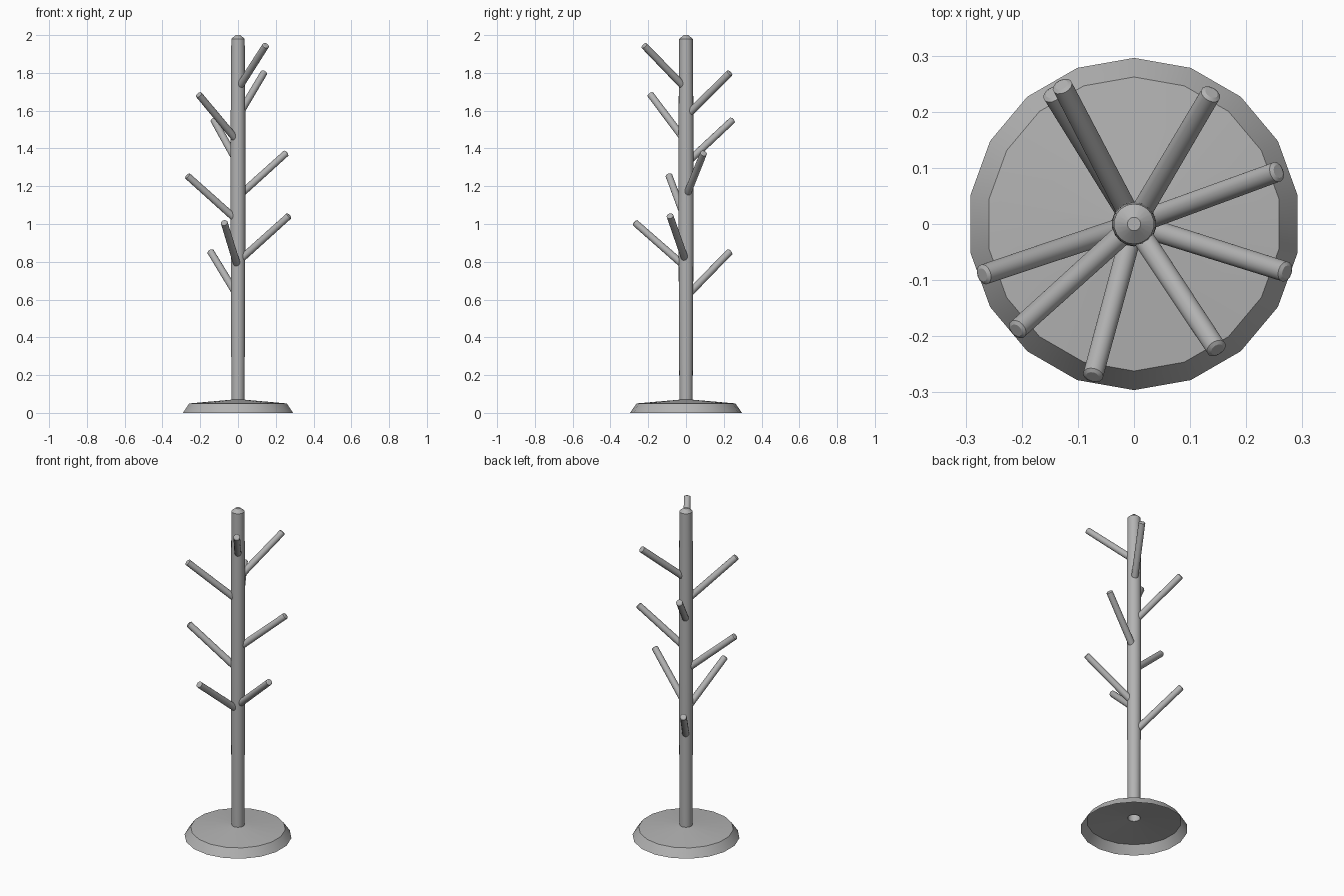
import bpy, bmesh, math
from mathutils import Vector, Matrix

if "Cube" in bpy.data.objects:
    bpy.data.objects.remove(bpy.data.objects["Cube"])

# Dark grey finish shared by all parts
grey = bpy.data.materials.new("dark_grey")
grey.diffuse_color = (0.45, 0.45, 0.45, 1)
grey.use_nodes = True
grey.node_tree.nodes["Principled BSDF"].inputs["Base Color"].default_value = grey.diffuse_color


def lathe(name, profile, sides, cap_end=False, matrix=Matrix()):
    """Revolve (radius, height) points about z; the start stays open."""
    bm = bmesh.new()
    rings = []
    for r, z in profile:
        ring = []
        for i in range(sides):
            a = math.pi / 2 + 2 * math.pi * i / sides
            ring.append(bm.verts.new(matrix @ Vector((r * math.cos(a), r * math.sin(a), z))))
        rings.append(ring)
    for lo, hi in zip(rings, rings[1:]):
        for i in range(sides):
            j = (i + 1) % sides
            bm.faces.new((lo[i], lo[j], hi[j], hi[i]))
    if cap_end:
        bm.faces.new(rings[-1])
    mesh = bpy.data.meshes.new(name)
    bm.to_mesh(mesh)
    bm.free()
    mesh.materials.append(grey)
    obj = bpy.data.objects.new(name, mesh)
    bpy.context.collection.objects.link(obj)
    bpy.ops.object.select_all(action='DESELECT')
    obj.select_set(True)
    bpy.context.view_layer.objects.active = obj
    bpy.ops.object.shade_smooth_by_angle(angle=math.radians(32))
    return obj


# Hollow foot, open underneath
lathe("base", [(0.296, 0), (0.262, 0.05), (0.035, 0.07)], 18)

# Slightly swelling pole with a chamfered top
lathe("pole", [(0.035, 0.068), (0.038, 0.6), (0.040, 1.1), (0.039, 1.6),
               (0.036, 1.98), (0.012, 2.0)], 18, True)

# Pegs: tip x, tip y, tip z, height at the pole axis
pegs = [
    (0.147, -0.222, 1.945, 1.715),
    (0.137, 0.232, 1.80, 1.57),
    (-0.208, -0.188, 1.685, 1.435),
    (-0.128, 0.246, 1.55, 1.32),
    (0.255, 0.093, 1.375, 1.145),
    (-0.268, -0.090, 1.255, 1.015),
    (0.270, -0.085, 1.043, 0.80),
    (-0.073, -0.270, 1.007, 0.77),
    (-0.145, 0.232, 0.853, 0.615),
]
for n, (x, y, z, z0) in enumerate(pegs, 1):
    start, tip = Vector((0, 0, z0)), Vector((x, y, z))
    d = tip - start
    m = Matrix.Translation(start) @ d.to_track_quat('Z', 'Y').to_matrix().to_4x4()
    length = d.length
    lathe(f"peg_{n}", [(0.0195, 0.025), (0.0185, length - 0.001), (0.012, length + 0.003)],
          14, True, m)
